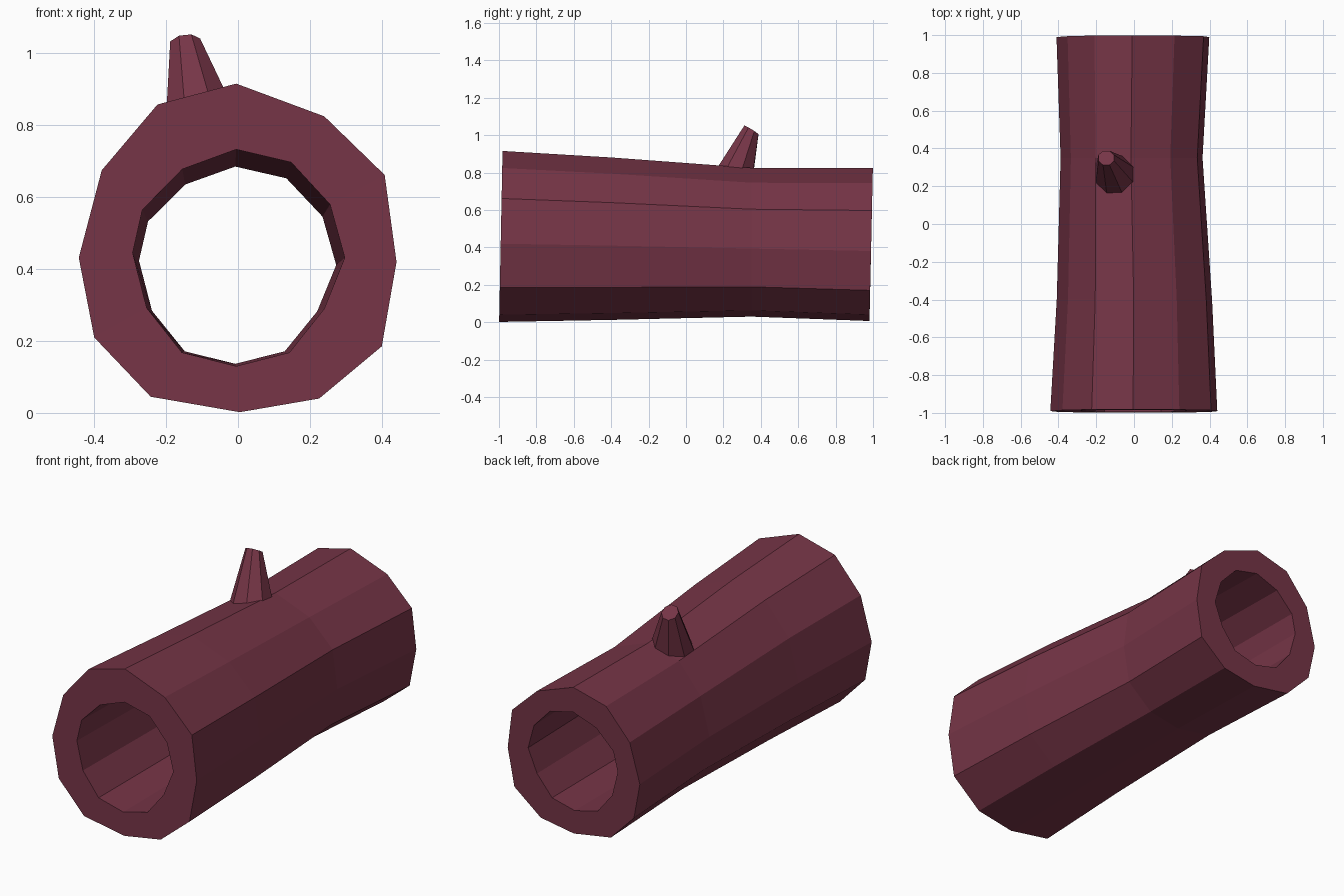
import bpy, bmesh, math

if "Cube" in bpy.data.objects:
    bpy.data.objects.remove(bpy.data.objects["Cube"])

mat = bpy.data.materials.new("bark")
mat.diffuse_color = (0.18, 0.035, 0.062, 1)
mat.use_nodes = True
mat.node_tree.nodes["Principled BSDF"].inputs["Base Color"].default_value = mat.diffuse_color

# Front end cross-sections (x, z), clockwise from the top
OUTER = [(-.005, .916), (.24, .825), (.408, .662), (.441, .42), (.40, .185), (.226, .04),
         (.005, .002), (-.243, .045), (-.40, .21), (-.443, .432), (-.379, .675), (-.224, .858)]
INNER = [(-.005, .733), (.148, .697), (.256, .58), (.297, .432), (.24, .29), (.143, .168),
         (-.005, .13), (-.156, .168), (-.254, .292), (-.293, .445), (-.266, .565), (-.155, .678)]


def ring(bm, pts, y, cx, cz, sx, sz, tilt):
    """Place a profile at y, scaled about its centre, leaning back by tilt."""
    mid = (pts[0][1] + pts[6][1]) / 2
    return [bm.verts.new((cx + px * sx, y + (pz - mid) * tilt, cz + (pz - mid) * sz))
            for px, pz in pts]


def bridge(bm, a, b):
    n = len(a)
    for i in range(n):
        bm.faces.new((a[i], a[(i + 1) % n], b[(i + 1) % n], b[i]))


def finish(bm, name):
    bmesh.ops.recalc_face_normals(bm, faces=bm.faces[:])
    me = bpy.data.meshes.new(name)
    bm.to_mesh(me)
    bm.free()
    me.materials.append(mat)
    ob = bpy.data.objects.new(name, me)
    bpy.context.collection.objects.link(ob)


# Hollow log: outer bark out and back through the bore
bm = bmesh.new()
T = .02
rings = [ring(bm, OUTER, *p) for p in (
    (-.99, 0, .459, 1, 1, T),
    (-.40, .003, .447, .93, .95, 0),
    (.35, -.012, .428, .85, .87, 0),
    (.99, -.005, .416, .915, .895, T))]
rings += [ring(bm, INNER, *p) for p in (
    (.99, -.003, .411, .93, .91, T),
    (-.99, 0, .4315, 1, 1, T))]
for i, r in enumerate(rings):
    bridge(bm, r, rings[(i + 1) % len(rings)])
finish(bm, "hollow_log")

# Tapered branch stub leaning back and to the left
bm = bmesh.new()
loops = []
for cx, cy, cz, r, tx, ty in ((-.101, .257, .795, .11, .22, -.03),
                              (-.147, .35, 1.028, .045, .1, -.62)):
    loop = []
    for k in range(8):
        a = math.tau * (k + .5) / 8
        dx, dy = r * math.cos(a), r * math.sin(a) * (.9 if r < .1 else 1)
        loop.append(bm.verts.new((cx + dx, cy + dy, cz + dx * tx + dy * ty)))
    loops.append(loop)
bridge(bm, *loops)
for loop in loops:
    bm.faces.new(loop)
finish(bm, "branch_stub")
